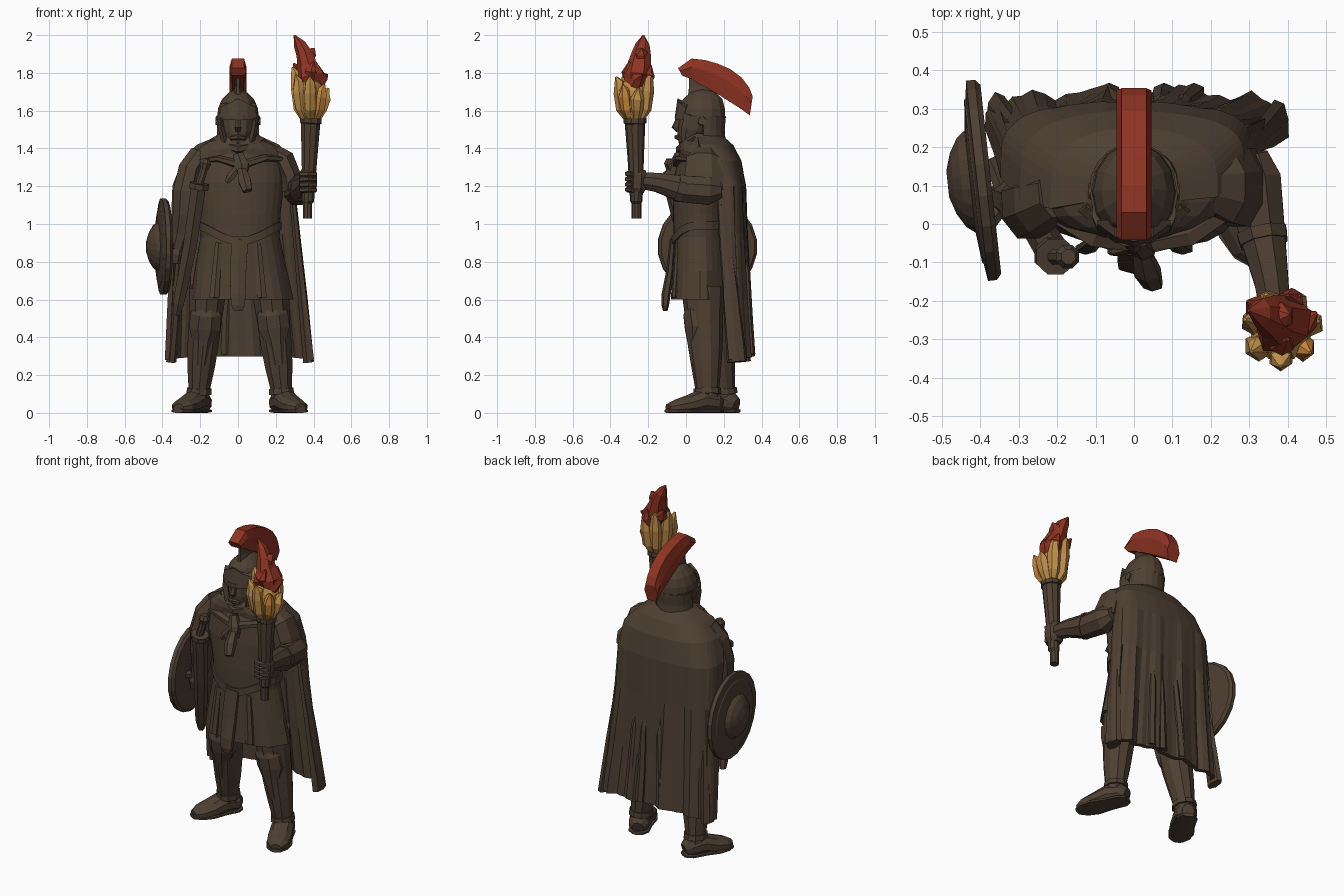
import bpy, bmesh, math, random
from mathutils import Vector
random.seed(4)

def material(name, col):
    m = bpy.data.materials.new(name)
    m.diffuse_color = (*col, 1)
    return m

BROWN = material("dark bronze brown", (0.076, 0.050, 0.032))
RED = material("deep red", (0.27, 0.033, 0.016))
YELLOW = material("flame yellow", (0.52, 0.27, 0.068))
ORANGE = material("flame orange", (0.56, 0.23, 0.045))

def loft(name, rings, mat=BROWN, closed=True, caps=True, thick=0):
    """Skin a list of equal-length point rings."""
    bm = bmesh.new()
    rows = [[bm.verts.new(p) for p in r] for r in rings]
    n = len(rows[0])
    for a, b in zip(rows, rows[1:]):
        for i in range(n if closed else n - 1):
            j = (i + 1) % n
            bm.faces.new((a[i], a[j], b[j], b[i]))
    if caps and closed:
        bm.faces.new(rows[0])
        bm.faces.new(rows[-1])
    bmesh.ops.recalc_face_normals(bm, faces=bm.faces)
    me = bpy.data.meshes.new(name)
    bm.to_mesh(me)
    bm.free()
    ob = bpy.data.objects.new(name, me)
    me.materials.append(mat)
    bpy.context.collection.objects.link(ob)
    if thick:
        s = ob.modifiers.new("thickness", 'SOLIDIFY')
        s.thickness, s.offset = thick, 0
    return ob

def tube(name, pts, mat=BROWN, n=8, jitter=0, floor=None):
    """Tube along (x, y, z, side radius[, other radius]) sections."""
    P = [Vector(p[:3]) for p in pts]
    whole = (P[-1] - P[0]).normalized()
    upright = abs(whole.z) > 0.6
    rings = []
    for i, p in enumerate(pts):
        d = (P[min(i + 1, len(P) - 1)] - P[max(i - 1, 0)]).normalized()
        ax = (Vector((0, 1, 0)) if upright else Vector((0, 0, 1))).cross(d).normalized()
        ay = d.cross(ax)
        rx, ry = p[3], p[4] if len(p) > 4 else p[3]
        ring = []
        for k in range(n):
            a = 2 * math.pi * (k + 0.5) / n
            q = 1 + random.uniform(-jitter, jitter)
            v = P[i] + ax * rx * q * math.cos(a) + ay * ry * q * math.sin(a)
            if floor is not None:
                v.z = max(v.z, floor)
            ring.append(v)
        rings.append(ring)
    return loft(name, rings, mat)

def body(name, secs, n=28, pleat=None, lift=0, **kw):
    """Stacked ellipses (z, cx, rx, cy, ry); pleat(z, k) scales radius."""
    rings = []
    for z, cx, rx, cy, ry in secs:
        ring = []
        for k in range(n):
            a = 2 * math.pi * k / n
            s = pleat(z, k) if pleat else 1
            ring.append((cx + rx * s * math.cos(a), cy + ry * s * math.sin(a),
                         z + lift * max(0, -math.sin(a)) * (1.47 - z)))
        rings.append(ring)
    return loft(name, rings, **kw)

# Tunic with pleated skirt
def skirt_pleat(z, k):
    w = max(0, min(1, (0.95 - z) / 0.3))
    return 1 + 0.025 * w * (1 if k % 4 < 2 else -1)
body("tunic", [(0.60, .018, .27, .075, .15), (0.75, .012, .245, .075, .145),
               (0.93, .01, .21, .075, .14), (1.05, .01, .215, .075, .145),
               (1.22, 0, .245, .08, .145), (1.33, 0, .24, .085, .135),
               (1.42, 0, .15, .09, .11), (1.48, 0, .09, .09, .085)], pleat=skirt_pleat)
# Drooping belt, front flap and skirt straps
belt = []
for k in range(28):
    a = 2 * math.pi * k / 28
    c, s = math.cos(a), math.sin(a)
    z = 0.99 - 0.08 * max(0, -s) ** 3
    belt.append([(.01 + (.215 + o) * c, .075 + (.145 + o) * s, z + h)
                 for o, h in ((-.02, -.02), (.006, -.022), (.006, .022), (-.02, .02))])
loft("belt", belt + belt[:1], caps=False)
tube("front_flap", [(0.01, -.07, .92, .05, .015), (0.0, -.085, .75, .05, .02),
                    (0.0, -.105, .63, .046, .024), (0.0, -.11, .57, .042, .02), (0, -.11, .54, .025, .012)], n=6)
for x in (-.12, .12):
    tube("skirt_strap", [(.85 * x, -.045, .9, .022, .014), (x * 1.05, -.065, .61, .03, .015)], n=6)

# Legs, greaves and shoes
def leg(side, hip, ankle, toe):
    hx, hy = hip
    ax, ay = ankle
    def at(t, z, r, r2, dy=0):
        return (hx + (ax - hx) * t, hy + (ay - hy) * t + dy, z, r, r2)
    tube(side + "_leg", [at(0, .66, .105, .115), at(.25, .50, .092, .10), at(.5, .36, .086, .092),
                         at(.7, .25, .077, .08), at(.9, .13, .06, .064), at(1, .05, .058, .062)], n=10)
    tube(side + "_knee_guard", [at(.1, .575, .05, .035, -.06), at(.18, .53, .088, .07, -.045),
                                at(.32, .45, .09, .075, -.035), at(.45, .39, .066, .055, -.045),
                                at(.7, .26, .045, .05, -.035)])
    tube(side + "_greave_cuff", [at(.9, .13, .068, .072), at(.93, .10, .07, .075)], n=10)
    tx, ty = toe
    def foot(t, z, w, h):
        return (ax + (tx - ax) * t, ay + (ty - ay) * t, z, w, h)
    tube(side + "_shoe", [foot(-.34, .04, .035, .04), foot(-.2, .05, .06, .06),
                          foot(.15, .06, .066, .068), foot(.5, .04, .07, .055),
                          foot(.85, .03, .064, .04), foot(1.05, .025, .032, .024)], n=10, floor=.004)
    tube(side + "_sole", [foot(-.37, .01, .035, .014), foot(-.2, .01, .064, .014),
                          foot(.2, .01, .066, .014), foot(.6, .01, .08, .014),
                          foot(.9, .01, .065, .014), foot(1.08, .01, .032, .014)], n=8, floor=0)
leg("left", (.17, .09), (.235, .115), (.325, -.085))
leg("right", (-.16, .12), (-.21, .205), (-.31, .02))

# Cape: open sheet, (z, x left, x right, y at left edge, y at right edge, y back)
rows = [(1.455, -.10, .11, .06, .06, .19), (1.41, -.21, .21, .04, .07, .24), (1.33, -.285, .275, .06, .13, .282),
        (1.2, -.335, .29, .12, .185, .305), (0.95, -.345, .31, .16, .185, .308),
        (0.6, -.36, .35, .20, .195, .32), (0.28, -.375, .39, .24, .22, .335)]
N, cape = 32, []
for z, xl, xr, yl, yr, yb in rows:
    fold = .013 * max(0, min(1, (1.3 - z) / .8))
    row = []
    for i in range(N + 1):
        a = math.pi * (1 - i / N)
        ye = yl + (yr - yl) * i / N
        sag = .42 if z < 1.35 else .5
        row.append(((xl + xr) / 2 + (xr - xl) / 2 * math.cos(a),
                    ye + (yb - ye) * max(0, math.sin(a)) ** sag
                    + fold * (math.sin(i * 1.05) + .6 * math.sin(i * 2.3 + 1)),
                    z + (.02 * math.sin(a) if z < .3 else 0)))
    cape.append(row)
loft("cape", cape, closed=False, thick=.025)
for x in (-.05, .06, .12):
    tube("cape_fold", [(x, .30, .88, .012), (x + .01, .318, .75, .022, .022),
                       (x * 1.2, .33, .5, .027, .024), (x * 1.3, .345, .31, .03, .022)], n=6)
for x, r, y in ((.372, .03, -.01), (-.355, .028, .01)):
    tube("cape_edge_fold", [(x * .76, .20 + y, 1.2, .018, .03), (x * .84, .22 + y, .9, .022, .035),
                            (x * .92, .25 + y, .6, .027, .045), (x, .28 + y, .27, r, .055)], n=7)
# Shoulder mantle, collar, scarf bands, knot and tails
body("mantle", [(1.30, -.01, .28, .105, .14), (1.36, 0, .255, .105, .145), (1.41, 0, .205, .10, .135),
                (1.44, 0, .15, .09, .115), (1.48, 0, .10, .085, .10)], n=20, lift=.35)
tube("scarf_right", [(-.22, .04, 1.33, .03, .016), (-.1, -.03, 1.345, .035, .018), (.02, -.052, 1.31, .025)], n=6)
tube("scarf_left", [(.27, .06, 1.34, .03, .016), (.14, -.025, 1.35, .038, .018), (.02, -.052, 1.31, .025)], n=6)
tube("collar_roll", [(-.13, .05, 1.44, .026), (-.07, -.0, 1.415, .026), (.0, -.03, 1.395, .026),
                     (.08, .0, 1.415, .026), (.13, .05, 1.44, .026)], n=6)
tube("scarf_knot", [(.0, -.04, 1.37, .03, .02), (.02, -.06, 1.31, .042, .032), (.03, -.075, 1.25, .025)], n=6)
tube("scarf_tail", [(.02, -.07, 1.29, .025, .02), (.035, -.125, 1.23, .038, .03),
                    (.05, -.16, 1.175, .028, .018)], n=6)
tube("scarf_tail", [(.0, -.06, 1.30, .02, .015), (-.04, -.072, 1.25, .025, .012), (-.06, -.07, 1.22, .012)], n=6)

# Head, open-faced helmet
body("head", [(1.40, 0, .06, .07, .08), (1.43, 0, .065, .045, .085), (1.49, 0, .085, .055, .10),
              (1.56, 0, .09, .06, .10), (1.60, 0, .08, .06, .09)], n=12)
tube("nose", [(0, -.035, 1.565, .013), (0, -.055, 1.51, .02, .022), (0, -.04, 1.495, .014)], n=6)
tube("mouth_ridge", [(-.035, -.035, 1.455, .012), (0, -.047, 1.46, .015), (.035, -.035, 1.455, .012)], n=6)
body("helmet_dome", [(1.555, 0, .110, .08, .132), (1.61, 0, .106, .083, .126), (1.66, 0, .085, .088, .108),
                     (1.695, 0, .05, .09, .07), (1.715, 0, .015, .09, .025)], n=14)
body("brow_band", [(1.55, 0, .114, .075, .136), (1.575, 0, .114, .075, .136)], n=14)
loft("brow_plate", [[(x, -.06 + 5 * x * x, 1.56), (x, -.01, 1.56), (x, .01, 1.64),
                     (x, -.045 + 5 * x * x, 1.665 - abs(x) * .5)] for x in (-.095, -.05, 0, .05, .095)])
loft("neck_guard", [[(r * math.cos(math.pi * i / 10), .09 + r * 1.05 * math.sin(math.pi * i / 10), z)
                     for i in range(11)] for r, z in ((.106, 1.57), (.10, 1.5), (.105, 1.43))],
     closed=False, thick=.02)
for s in (-1, 1):
    tube("cheek_guard", [(s * .095, .05, 1.57, .016, .06), (s * .088, .03, 1.5, .018, .055),
                         (s * .068, .01, 1.43, .02, .04), (s * .05, -.01, 1.41, .012, .02)], n=6)
    tube("helmet_rivet", [(s * .10, .085, 1.545, .026), (s * .118, .085, 1.545, .022)], n=8)

# Helmet crest: (outer y, z, inner y, z)
tube("crest_holder", [(0, .08, 1.68, .03, .075), (0, .08, 1.73, .018, .07), (0, .07, 1.79, .018, .06)], n=8)
arc = [(-.042, 1.825, -.02, 1.785), (.03, 1.876, .035, 1.765), (.10, 1.868, .08, 1.735),
       (.17, 1.848, .13, 1.71), (.235, 1.82, .18, 1.68), (.295, 1.775, .235, 1.645),
       (.335, 1.722, .29, 1.61), (.353, 1.675, .338, 1.575)]
loft("helmet_crest", [[(-.03, b, c), (-.045, .4 * b + .6 * y, .4 * c + .6 * z), (-.032, y, z),
                       (.032, y, z), (.045, .4 * b + .6 * y, .4 * c + .6 * z), (.03, b, c)]
                      for y, z, b, c in arc], RED)

# Raised arm with torch
tube("left_sleeve", [(.19, .10, 1.375, .05, .07), (.24, .095, 1.34, .065, .1), (.275, .095, 1.26, .06, .11),
                     (.29, .095, 1.18, .065, .11)], n=8)
tube("left_forearm", [(.305, .185, 1.18, .045, .045), (.312, .12, 1.175, .075, .08), (.332, -.02, 1.185, .065, .075),
                      (.357, -.15, 1.22, .048, .055), (.368, -.23, 1.23, .042, .048)], n=8)
tube("left_bracer", [(.332, -.02, 1.187, .07, .08), (.338, -.05, 1.195, .066, .075)], n=8)
tube("left_hand", [(.37, -.26, 1.165, .035, .04), (.37, -.26, 1.19, .05, .052),
                   (.37, -.255, 1.26, .052, .054), (.37, -.25, 1.29, .035, .04)], n=8)
for i in range(4):
    tube("finger", [(.33, -.295, 1.18 + i * .028, .015), (.37, -.308, 1.182 + i * .028, .016),
                    (.412, -.28, 1.18 + i * .028, .014)], n=6)
tube("torch", [(.368, -.262, 1.03, .026), (.368, -.262, 1.11, .026), (.371, -.263, 1.12, .033),
               (.378, -.266, 1.34, .043), (.384, -.27, 1.53, .054), (.385, -.27, 1.535, .06),
               (.386, -.27, 1.56, .06)], n=10)

# Flames: yellow core and tongues, red upper tongues
FX, FY = .383, -.272
tube("flame_core", [(FX, FY, 1.555, .05), (FX, FY, 1.62, .078), (FX, FY, 1.71, .08), (FX, FY, 1.79, .04)],
     YELLOW, n=8, jitter=.1)
tips = (1.72, 1.80, 1.83, 1.83, 1.79, 1.78, 1.74)
for i, h in enumerate(tips):
    a = i * 2 * math.pi / len(tips) + .2
    c, s = math.cos(a), math.sin(a)
    tube("flame_tongue", [(FX + .035 * c, FY + .035 * s, 1.555, .02), (FX + .062 * c, FY + .062 * s, 1.61, .034),
                          (FX + .074 * c, FY + .074 * s, .5 * (h + 1.61), .036),
                          (FX + .08 * c, FY + .08 * s, h - .03, .026), (FX + .098 * c, FY + .098 * s, h, .005)],
         ORANGE if i == 6 else YELLOW, n=6, jitter=.15)
tube("red_flame", [(.40, -.265, 1.72, .05), (.39, -.26, 1.78, .078, .08), (.365, -.25, 1.84, .055, .065),
                   (.35, -.24, 1.90, .045, .055), (.328, -.23, 1.95, .032, .038), (.298, -.225, 2.0, .004)],
     RED, n=7, jitter=.12)
for p, q, t in (((.42, -.27, 1.74), (.445, -.25, 1.78), (.475, -.23, 1.79)),
                ((.36, -.24, 1.77), (.32, -.22, 1.81), (.295, -.20, 1.85)),
                ((.39, -.28, 1.76), (.385, -.31, 1.81), (.40, -.30, 1.86)),
                ((.36, -.24, 1.86), (.385, -.24, 1.91), (.405, -.235, 1.93)),
                ((.40, -.22, 1.75), (.41, -.195, 1.79), (.40, -.185, 1.84))):
    tube("red_tongue", [(*p, .04), (*q, .034), (*t, .004)], RED, n=6, jitter=.12)

# Lowered arm
tube("right_arm", [(-.2, .08, 1.37, .06, .07), (-.25, .06, 1.29, .07, .09), (-.275, .05, 1.17, .075, .095),
                   (-.285, .05, 1.05, .065, .08), (-.30, .06, .95, .055, .06), (-.325, .07, .86, .05)], n=8)
tube("right_hand", [(-.32, .07, .89, .04, .05), (-.33, .07, .84, .05, .055), (-.335, .07, .79, .035, .04)], n=8)

# Sheathed sword
tube("sword_grip", [(-.17, -.085, 1.345, .02), (-.173, -.085, 1.32, .033), (-.18, -.085, 1.29, .022),
                    (-.205, -.085, 1.21, .022)], n=8)
tube("sword_guard", [(-.203, -.085, 1.215, .055, .05), (-.208, -.08, 1.185, .055, .05)], n=8)
tube("scabbard", [(-.21, -.075, 1.19, .045, .04), (-.255, .0, .88, .042, .036),
                  (-.315, .085, .58, .034, .028), (-.325, .10, .52, .018, .018)], n=6)

# Round shield with rim and boss, slightly turned
disc = [(-.372, .25), (-.385, .265), (-.408, .265), (-.414, .22), (-.418, .215),
        (-.426, .135), (-.448, .118), (-.47, .08), (-.484, .035)]
tube("shield", [(x, .113 + .11 * (x + .4), .88, r, r * .97) for x, r in disc], n=20)
tube("shield_strap", [(-.375, .0, .88, .02), (-.33, .06, .88, .025), (-.375, .17, .88, .02)], n=6)
